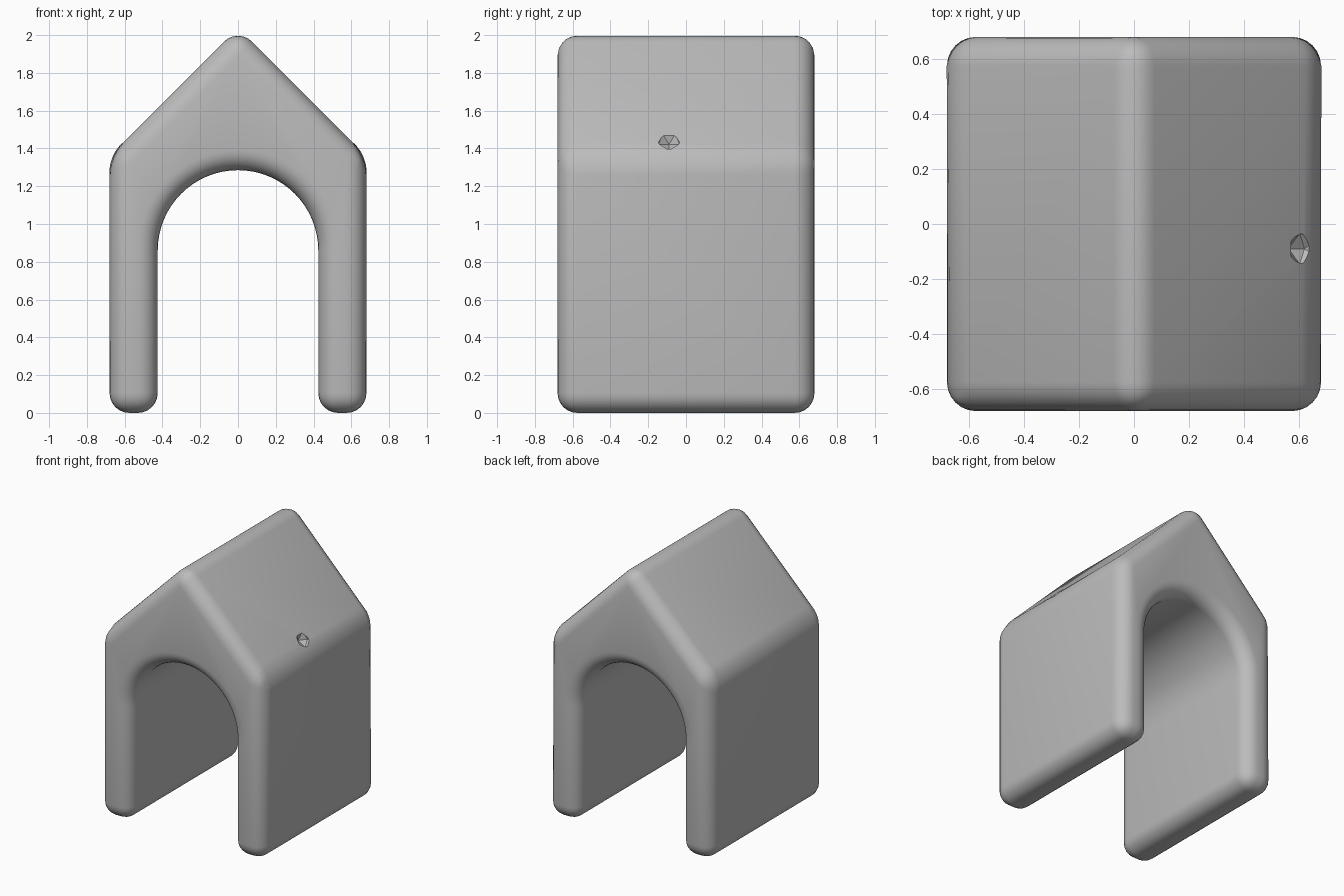
import bpy, bmesh, math
from mathutils import Vector

cube = bpy.data.objects.get("Cube")
if cube:
    bpy.data.objects.remove(cube, do_unlink=True)

HALF, DEPTH, EAVE, PEAK = 0.68, 0.68, 1.36, 2.04
INNER, SPRING, ROUND = 0.425, 0.86, 0.105

grey = bpy.data.materials.new("plain grey")
grey.use_nodes = True
colour = (0.5, 0.5, 0.5, 1)
grey.diffuse_color = colour
grey.node_tree.nodes["Principled BSDF"].inputs["Base Color"].default_value = colour


def mesh_object(name, bm):
    bmesh.ops.recalc_face_normals(bm, faces=bm.faces)
    mesh = bpy.data.meshes.new(name)
    bm.to_mesh(mesh)
    bm.free()
    mesh.materials.append(grey)
    obj = bpy.data.objects.new(name, mesh)
    bpy.context.collection.objects.link(obj)
    return obj


# Gabled outline with an arched passage, extruded front to back
arch = [(INNER * math.cos(math.pi * i / 32), SPRING + INNER * math.sin(math.pi * i / 32))
        for i in range(33)]
outline = [(-INNER, 0), (-HALF, 0), (-HALF, EAVE), (0, PEAK),
           (HALF, EAVE), (HALF, 0), (INNER, 0)] + arch
bm = bmesh.new()
face = bm.faces.new([bm.verts.new((x, -DEPTH, z)) for x, z in outline])
ext = bmesh.ops.extrude_face_region(bm, geom=[face])
bmesh.ops.translate(bm, vec=(0, 2 * DEPTH, 0),
                    verts=[v for v in ext["geom"] if isinstance(v, bmesh.types.BMVert)])
shelter = mesh_object("arched_shelter", bm)

# Soft rounded edges
bevel = shelter.modifiers.new("rounded edges", "BEVEL")
bevel.width = ROUND
bevel.segments = 6
bevel.limit_method = "ANGLE"
bevel.angle_limit = math.radians(30)
bevel.use_clamp_overlap = False

# Small chip in the right eave
bm = bmesh.new()
bmesh.ops.create_icosphere(bm, subdivisions=1, radius=0.065)
bmesh.ops.translate(bm, verts=bm.verts, vec=Vector((0.62, -0.09, 1.45)))
cutter = mesh_object("chip_cutter", bm)
cutter.hide_render = True
cutter.hide_viewport = True
cutter.display_type = "WIRE"
chip = shelter.modifiers.new("chip", "BOOLEAN")
chip.operation = "DIFFERENCE"
chip.solver = "EXACT"
chip.object = cutter

# Bake the modifiers, then smooth the rounded edges
bpy.context.view_layer.update()
graph = bpy.context.evaluated_depsgraph_get()
baked = bpy.data.meshes.new_from_object(shelter.evaluated_get(graph))
shelter.modifiers.clear()
shelter.data = baked
bpy.data.objects.remove(cutter, do_unlink=True)
bpy.ops.object.select_all(action="DESELECT")
shelter.select_set(True)
bpy.context.view_layer.objects.active = shelter
bpy.ops.object.shade_smooth_by_angle(angle=math.radians(35))
